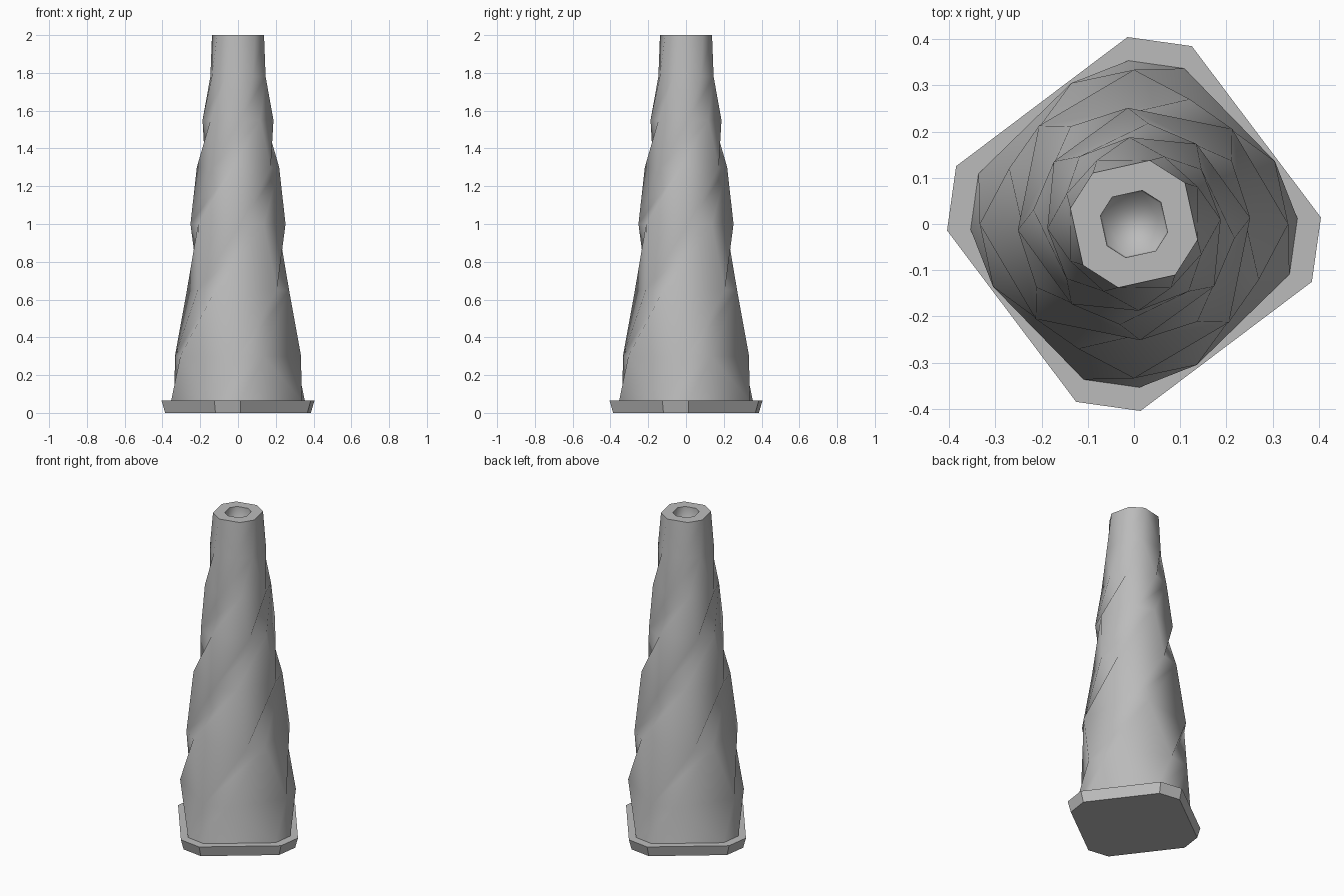
import bpy
import bmesh
from math import cos, sin, radians

old = bpy.data.objects.get("Cube")
if old:
    bpy.data.objects.remove(old, do_unlink=True)

grey = bpy.data.materials.new("plain_grey")
grey.use_nodes = True
colour = (0.5, 0.5, 0.5, 1)
grey.diffuse_color = colour
grey.node_tree.nodes["Principled BSDF"].inputs["Base Color"].default_value = colour


def ring(bm, z, radius, turn, half):
    """Square with cut corners; half is half the angle of each corner cut."""
    return [bm.verts.new((radius * cos(radians(a)), radius * sin(radians(a)), z))
            for k in range(4)
            for a in (turn - half + 90 * k, turn + half + 90 * k)]


def bridge(bm, low, high, twisted=False):
    """Join two rings; twisted quads get a valley on corners, a bulge on sides."""
    faces = []
    n = len(low)
    for i in range(n):
        j = (i + 1) % n
        a, b, c, d = low[i], low[j], high[j], high[i]
        if not twisted:
            parts = [(a, b, c, d)]
        elif i % 2 == 0:
            parts = [(a, b, c), (a, c, d)]
        else:
            parts = [(a, b, d), (b, c, d)]
        faces += [bm.faces.new(p) for p in parts]
    return faces


def finish(bm, name):
    mesh = bpy.data.meshes.new(name)
    bm.to_mesh(mesh)
    bm.free()
    mesh.materials.append(grey)
    obj = bpy.data.objects.new(name, mesh)
    bpy.context.collection.objects.link(obj)
    return obj


# Flared foot plate
bm = bmesh.new()
under = ring(bm, 0, 0.386, -8, 10)
over = ring(bm, 0.065, 0.405, -8, 10)
bm.faces.new(under[::-1])
bridge(bm, under, over)
bm.faces.new(over)
finish(bm, "foot_plate")

# Twisted tapering column: height, radius, turn, half corner angle
sections = [
    (0.065, 0.354, -8, 10), (0.3, 0.334, 12, 12), (0.65, 0.296, 55, 11),
    (1.0, 0.252, 108, 15), (1.3, 0.22, 157, 15), (1.55, 0.188, 201, 18),
    (1.78, 0.16, 228, 18), (2.0, 0.142, 237.5, 18.5),
]
bm = bmesh.new()
rings = [ring(bm, *s) for s in sections]
for low, high in zip(rings, rings[1:]):
    bridge(bm, low, high, twisted=True)

# Flat rim and round-shaded socket in the top
turn, half = sections[-1][2:]
mouth = ring(bm, 2.0, 0.075, turn, half)
floor = ring(bm, 1.85, 0.072, turn, half)
rim = bridge(bm, rings[-1], mouth)
bridge(bm, mouth, floor)
bm.faces.new(floor)
for f in bm.faces:
    f.smooth = True
for f in rim:
    f.smooth = False
    for e in f.edges:
        e.smooth = False
finish(bm, "twisted_column")
